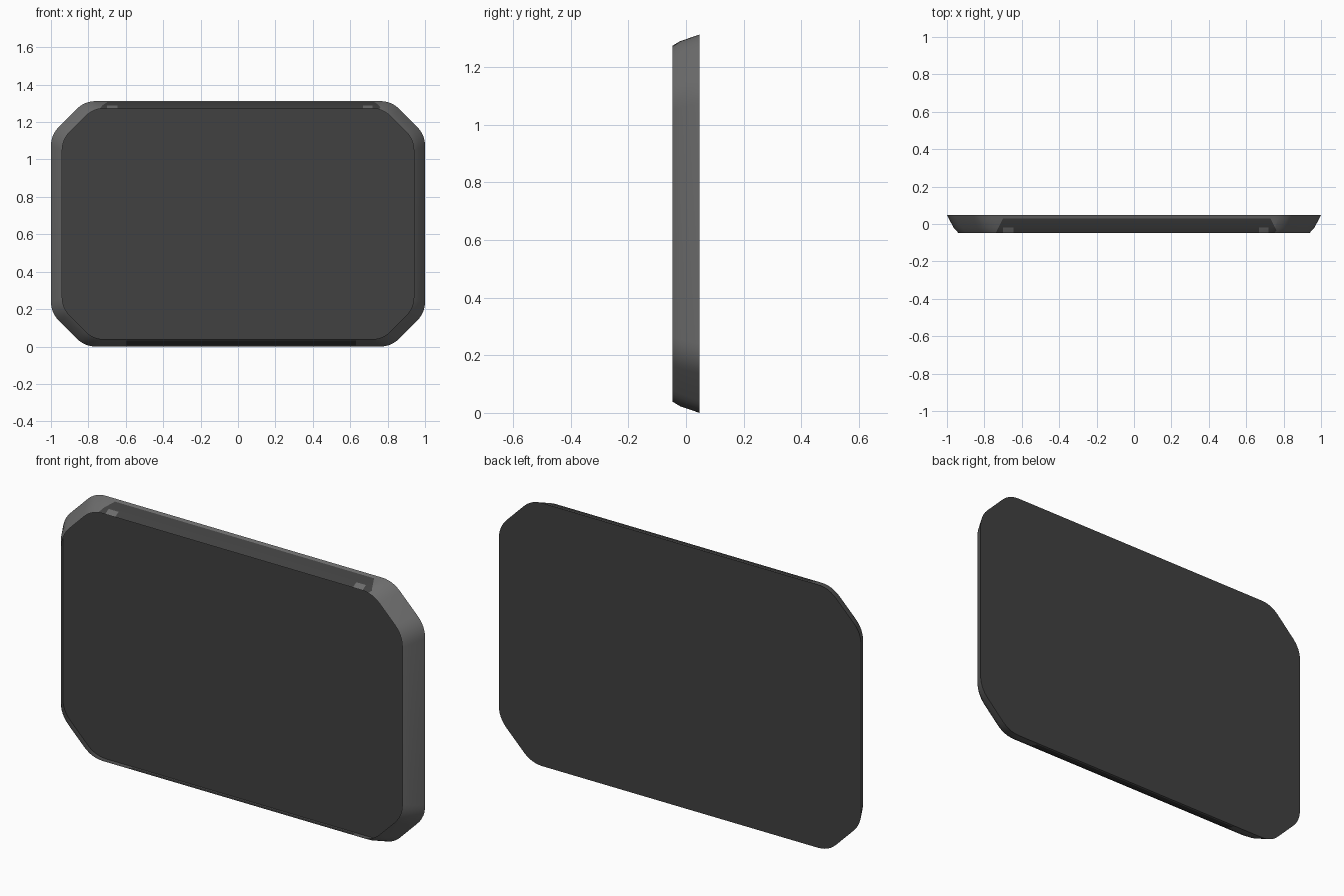
import bpy, bmesh, math
from mathutils import Vector

if "Cube" in bpy.data.objects:
    bpy.data.objects.remove(bpy.data.objects["Cube"])

H = 1.312      # total height
Y = 0.047      # half thickness


def material(name, v):
    m = bpy.data.materials.new(name)
    m.diffuse_color = (v, v, v, 1)
    m.use_nodes = True
    m.node_tree.nodes["Principled BSDF"].inputs["Base Color"].default_value = m.diffuse_color
    return m


def outline(hw, hh, cut_x, cut_z, t=0.06, steps=6):
    """Rectangle with chamfered corners, each chamfer end rounded off."""
    pts = []
    for sx, sz in ((1, 1), (-1, 1), (-1, -1), (1, -1)):
        a = Vector((sx * hw, sz * (hh - cut_z)))
        b = Vector((sx * (hw - cut_x), sz * hh))
        pts += [a, b] if sx * sz > 0 else [b, a]
    out = []
    n = len(pts)
    for i, p in enumerate(pts):
        p0 = p + (pts[i - 1] - p).normalized() * t
        p1 = p + (pts[(i + 1) % n] - p).normalized() * t
        for k in range(steps + 1):
            s = k / steps
            out.append(p0 * (1 - s) ** 2 + p * 2 * s * (1 - s) + p1 * s * s)
    return out


# Open tray: tapered rim lofted from the back outline to the front opening
bm = bmesh.new()
rings = []
for y, ix, iz, cut in ((Y, 0, 0, 0.18), (-0.020, 0.036, 0.023, 0.172), (-Y, 0.06, 0.039, 0.166)):
    pts = outline(1 - ix, H / 2 - iz, cut, cut)
    rings.append([bm.verts.new((p.x, y, p.y + H / 2)) for p in pts])
count = len(rings[0])
for r0, r1 in zip(rings, rings[1:]):
    for i in range(count):
        j = (i + 1) % count
        bm.faces.new((r0[i], r0[j], r1[j], r1[i])).material_index = 1
back = bm.faces.new(rings[0])
bmesh.ops.recalc_face_normals(bm, faces=bm.faces)
bm.normal_update()
if back.normal.y < 0:
    bmesh.ops.reverse_faces(bm, faces=bm.faces)
bm.normal_update()


def rim(side):
    return [f for f in bm.faces if f.material_index == 1 and f.normal.z * side > 0.8]


def cut(side, co, no):
    faces = rim(side)
    edges = {e for f in faces for e in f.edges}
    verts = {v for f in faces for v in f.verts}
    bmesh.ops.bisect_plane(bm, geom=faces + list(edges) + list(verts), dist=1e-6,
                           plane_co=co, plane_no=no)
    bm.normal_update()


# Dark strips along the top and bottom rims, with two light spots on the top
for side in (1, -1):
    cut(side, (0, 0.03, 0), (0, 1, 0))
cut(-1, (0, -0.036, 0), (0, 1, 0))
for x in (-0.70, -0.645, 0.667, 0.72):
    cut(1, (x, 0, 0), (1, 0, 0))
cut(1, (-0.715, 0, 0), (1, -0.5, 0))
cut(1, (0.745, 0, 0), (1, 0.5, 0))
for x in (-0.6, 0.63):
    cut(-1, (x, 0, 0), (1, 0, 0))

dark = []
for f in rim(1):
    c = f.calc_center_median()
    spot = c.y < -0.020 and (-0.70 < c.x < -0.645 or 0.667 < c.x < 0.72)
    if c.y < 0.03 and c.x - 0.5 * c.y > -0.715 and c.x + 0.5 * c.y < 0.745 and not spot:
        dark.append(f)
for f in rim(-1):
    c = f.calc_center_median()
    if -0.036 < c.y < 0.03 and -0.6 < c.x < 0.63:
        dark.append(f)
for f in dark:
    f.material_index = 0

mesh = bpy.data.meshes.new("plate")
bm.to_mesh(mesh)
bm.free()
mesh.materials.append(material("dark grey", 0.052))
mesh.materials.append(material("rim grey", 0.15))
plate = bpy.data.objects.new("plate", mesh)
bpy.context.collection.objects.link(plate)
bpy.context.view_layer.objects.active = plate
plate.select_set(True)
bpy.ops.object.shade_smooth_by_angle(angle=math.radians(30))
